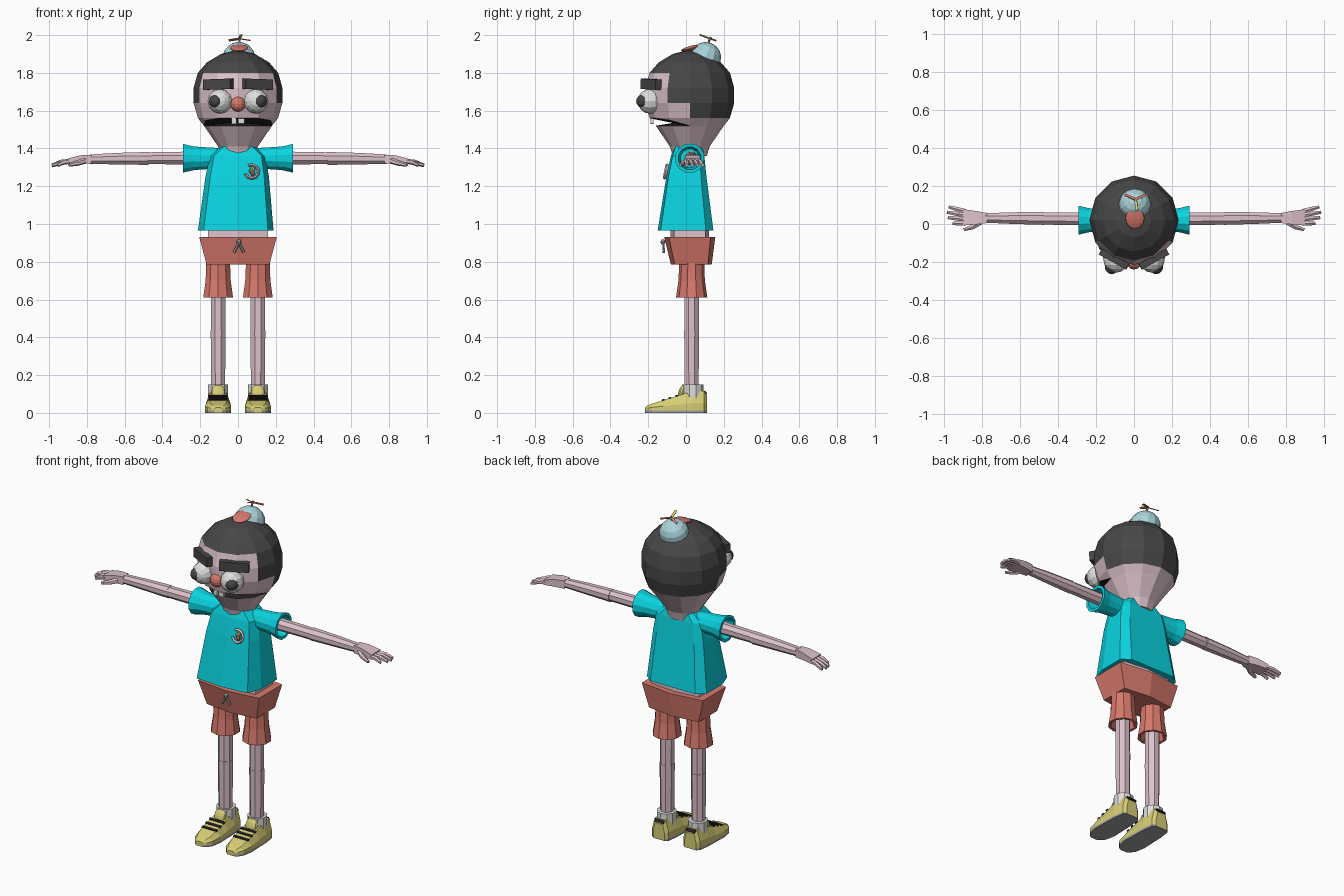
import bpy, bmesh, math
from mathutils import Matrix, Vector, Euler

if "Cube" in bpy.data.objects:
    bpy.data.objects.remove(bpy.data.objects["Cube"])

COLOURS = {
    "skin": (.72, .54, .60), "hair": (.062, .062, .062), "black": (.018, .016, .017),
    "shirt_cyan": (.003, .66, .75), "red": (.68, .19, .15), "shoe_yellow": (.68, .62, .18),
    "cap_blue": (.40, .66, .70), "white": (.74, .74, .72), "grey": (.36, .36, .36),
}
MATS = {}
for key, c in COLOURS.items():
    MATS[key] = bpy.data.materials.new(key)
    MATS[key].diffuse_color = (*c, 1)


def finish(name, bm, mats):
    bmesh.ops.remove_doubles(bm, verts=bm.verts, dist=.0005)
    bmesh.ops.recalc_face_normals(bm, faces=bm.faces)
    me = bpy.data.meshes.new(name)
    bm.to_mesh(me)
    bm.free()
    for m in mats:
        me.materials.append(MATS[m])
    ob = bpy.data.objects.new(name, me)
    bpy.context.collection.objects.link(ob)
    return ob


def loft(name, rings, mats, rule=None, caps=True):
    """Skin a list of equal-length rings; rule(i, j, centre) picks the material."""
    bm = bmesh.new()
    vs = [[bm.verts.new(p) for p in r] for r in rings]
    n = len(rings[0])
    for i in range(len(vs) - 1):
        for j in range(n):
            k = (j + 1) % n
            f = bm.faces.new((vs[i][j], vs[i][k], vs[i + 1][k], vs[i + 1][j]))
            if rule:
                f.material_index = rule(i, j, f.calc_center_median())
    if caps:
        bm.faces.new(vs[0])
        bm.faces.new(vs[-1])
    return finish(name, bm, mats)


def tube(name, pts, radii, n, mat):
    """Prism through points, rings square to the overall direction."""
    pts = [Vector(p) for p in pts]
    d = pts[1] - pts[0]
    q = d.to_track_quat('Z', 'Y')
    rings = [[p + q @ Vector((r * math.cos(a), r * math.sin(a), 0))
              for a in (math.tau * (j + .5) / n for j in range(n))]
             for p, r in zip(pts, radii)]
    return loft(name, rings, [mat])


def box(name, loc, size, mat, rot=(0, 0, 0)):
    bm = bmesh.new()
    bmesh.ops.create_cube(bm, size=1, matrix=Matrix.LocRotScale(Vector(loc), Euler(rot), Vector(size)))
    return finish(name, bm, [mat])


def ball(name, loc, size, mat, rot=(0, 0, 0), seg=12, rows=8):
    bm = bmesh.new()
    bmesh.ops.create_uvsphere(bm, u_segments=seg, v_segments=rows, radius=1,
                              matrix=Matrix.LocRotScale(Vector(loc), Euler(rot), Vector(size)))
    return finish(name, bm, [mat])


def section(half, z):
    """Mirror a half outline running from front centre to back centre."""
    pts = [(x, y, z) for x, y in half]
    return pts + [(-x, y, z) for x, y in reversed(half[1:-1])]


# ---- head: lathe with a wedge mouth cut into the front
HY = .02
ANG = [math.tau * j / 12 for j in range(12)]


def hring(r, z):
    return [(r * math.cos(a), HY + r * math.sin(a), z) for a in ANG]


def front(a):
    return max(0, min(1, -1.4 * math.sin(a)))


upper_lip, inner = [], []
for a in ANG:
    f = front(a)
    r = .18 + .032 * f
    upper_lip.append((r * math.cos(a), HY + r * math.sin(a), 1.52 + .04 * f))
    r = .18 - .09 * f
    inner.append((r * math.cos(a), HY + r * math.sin(a), 1.52 + .015 * f))
head_rings = [hring(r, z) for r, z in ((.02, 1.918), (.09, 1.9), (.165, 1.855), (.213, 1.80),
                                       (.235, 1.72), (.235, 1.64), (.212, 1.56))]
head_rings += [upper_lip, inner, hring(.18, 1.52), hring(.105, 1.41), hring(.09, 1.36)]


def head_rule(i, j, c):
    if i in (7, 8):
        return 2
    if i == 0 or c.z > 1.80 or (c.y > -.09 and c.z > 1.64) or (c.y > HY and c.z > 1.56):
        return 1
    return 0


head = loft("head", head_rings, ["skin", "hair", "black"], head_rule)
for p in head.data.polygons:
    if p.center.z > 1.91:
        p.material_index = 1

# ---- face
ball("nose", (0, -.2, 1.635), (.04, .04, .04), "red")
for s, side in ((-1, "right"), (1, "left")):
    ball(side + "_eye", (s * .095, -.19, 1.65), (.066, .066, .066), "white", (math.pi / 2, 0, 0))
    ball(side + "_pupil", (s * .117, -.222, 1.65), (.037, .037, .042), "hair", (math.pi / 2, 0, 0))
    box(side + "_eyebrow", (s * .105, -.185, 1.74), (.165, .035, .055), "hair", (0, s * .03, s * .5))
box("tooth_a", (-.021, -.18, 1.545), (.026, .015, .03), "white")
box("tooth_b", (.018, -.18, 1.545), (.034, .015, .026), "white")

# ---- propeller cap
TILT = -.38
ball("cap_dome", (.005, .105, 1.885), (.086, .082, .078), "cap_blue", (TILT, 0, 0))
ball("cap_visor", (.005, .03, 1.932), (.05, .058, .012), "red", (.25, 0, 0))
tube("propeller_stem", [(.007, .115, 1.95), (.01, .13, 1.99)], [.006, .006], 6, "grey")
for k, (ang, mat) in enumerate(((155, "red"), (25, "red"), (-82, "shoe_yellow"))):
    rot = Matrix.Rotation(TILT + .03, 3, 'X') @ Matrix.Rotation(math.radians(ang), 3, 'Z')
    loc = Vector((.008, .13, 1.981)) + rot @ Vector((.031, 0, 0))
    box("propeller_blade_%d" % k, loc, (.06, .014, .005), mat, (rot @ Matrix.Rotation(.3, 3, 'X')).to_euler())

# ---- shirt
hem = [(0, -.15), (.17, -.135), (.2, -.045), (.2, .105), (.15, .145), (0, .145)]
shirt_rings = []
for z, kx, ky, cy in ((.965, 1, 1, 0), (1.25, .84, .72, .004), (1.36, .74, .6, .01), (1.41, .45, .5, .012)):
    ring = section([(x * kx, y * ky + cy) for x, y in hem], z)
    shirt_rings.append([(x - .012 * (1.41 - z) / .445, y, zz) for x, y, zz in ring])
loft("shirt", shirt_rings, ["shirt_cyan"])

# ---- shirt badge: open ring with a coloured centre
arc = [math.radians(d) for d in range(-160, 121, 35)]
loft("badge_ring", [[(.073 + (.036 + u) * math.cos(a), -.108 + .18 * -.036 * -math.sin(a) + v,
                      1.278 + (.036 + u) * math.sin(a))
                     for u, v in ((-.008, 0), (0, -.008), (.008, 0), (0, .012))] for a in arc], ["skin"])
ball("badge_yellow", (.078, -.104, 1.29), (.012, .01, .014), "shoe_yellow", seg=8, rows=6)
ball("badge_red", (.078, -.108, 1.268), (.012, .01, .014), "red", seg=8, rows=6)
ball("badge_blue", (.066, -.105, 1.28), (.008, .01, .012), "cap_blue", seg=8, rows=6)

# ---- waist and shorts
hip = [(0, -.115), (.205, -.09), (.205, .13), (0, .155)]
loft("waist", [section([(x * .78, y * .75 + .005) for x, y in hip], z) for z in (.9, 1.05)], ["skin"])
loft("shorts_top", [section(hip, .93), section([(x * .81, y * .8 + .012) for x, y in hip], .785)], ["red"])
ball("zip_knob", (.005, -.122, .905), (.013, .013, .015), "grey", seg=8, rows=6)
for s in (-1, 1):
    tube("zip_pull", [(.005, -.12, .9), (.005 + s * .026, -.118, .85)], [.006, .008], 6, "grey")

for s, side in ((-1, "right"), (1, "left")):
    # ---- sleeve, open at the cuff
    x, y, z = s, .02, 1.348
    tube(side + "_sleeve", [(s * a, y, z) for a in (.08, .20, .24, .292, .292, .22)],
         [.055, .062, .066, .079, .062, .05], 12, "shirt_cyan")
    # ---- arm in two stepped lengths
    tube(side + "_upper_arm", [(s * .2, .028, 1.35), (s * .48, .028, 1.348)], [.037, .034], 8, "skin")
    tube(side + "_forearm", [(s * .475, .03, 1.347), (s * .64, .031, 1.346), (s * .785, .032, 1.343)],
         [.037, .033, .027], 8, "skin")
    # ---- hand: palm, four fingers, thumb
    palm = []
    for px, lo, hi, zc, h in ((.775, .005, .058, 1.343, .024), (.83, -.002, .068, 1.342, .022),
                              (.9, -.008, .078, 1.332, .015)):
        palm.append([(s * px, lo, zc - h), (s * px, hi, zc - h), (s * px, hi, zc + h), (s * px, lo, zc + h)])
    loft(side + "_palm", palm, ["skin"])
    for k, (fy, tip) in enumerate(((.002, .955), (.025, .98), (.047, .985), (.068, .975))):
        ty = fy + (fy - .03) * .3 + .01
        tube(side + "_finger_%d" % k, [(s * .89, fy, 1.332), (s * (.89 + tip) / 2, (fy + ty) / 2, 1.327),
                                       (s * tip, ty, 1.311)], [.013, .013, .009], 6, "skin")
    tube(side + "_thumb", [(s * .81, .008, 1.335), (s * .85, -.016, 1.322), (s * .895, -.03, 1.312)],
         [.016, .014, .009], 6, "skin")

    # ---- shorts leg, open at the hem
    cx, cy = s * .105, .03
    tube(side + "_shorts_leg", [(cx, cy, h) for h in (.82, .77, .70, .61, .61, .68)],
         [.066, .067, .07, .083, .068, .05], 10, "red")
    # ---- leg
    tube(side + "_thigh", [(cx, cy, .72), (cx, cy, .43)], [.042, .041], 8, "skin")
    tube(side + "_shin", [(cx, cy, .435), (cx, cy, .1)], [.043, .039], 8, "skin")
    tube(side + "_sock", [(cx, .036, .05), (cx, .036, .15)], [.056, .056], 10, "white")
    # ---- shoe: stations from heel to toe, grey underneath
    shoe = []
    for sy, w, top in ((.11, .038, .095), (.095, .055, .115), (.03, .064, .115), (-.04, .066, .092),
                       (-.12, .069, .068), (-.18, .058, .048), (-.205, .04, .038), (-.217, .02, .028)):
        shoe.append([(cx - w, sy, .0), (cx + w, sy, .0), (cx + w, sy, .012), (cx + w, sy, .012 + top * .35),
                     (cx + w * .68, sy, top), (cx - w * .68, sy, top), (cx - w, sy, .012 + top * .35),
                     (cx - w, sy, .012)])
    loft(side + "_shoe", shoe, ["shoe_yellow", "grey"], lambda i, j, c: 1 if j in (0, 1, 7) else 0)
    ball(side + "_shoe_tongue", (cx, -.02, .108), (.038, .02, .044), "shoe_yellow", (-.3, 0, 0))
    for k in range(3):
        ly = -.05 - k * .035
        box(side + "_lace_%d" % k, (cx, ly, .0925 + (ly + .04) * .3), (.1, .015, .009), "black", (.29, 0, 0))
    box(side + "_heel_tab", (cx, .104, .108), (.06, .008, .02), "black", (.6, 0, 0))

for m in bpy.data.materials:
    if m.users and not m.is_grease_pencil:
        m.use_nodes = True
        m.node_tree.nodes["Principled BSDF"].inputs["Base Color"].default_value = m.diffuse_color
